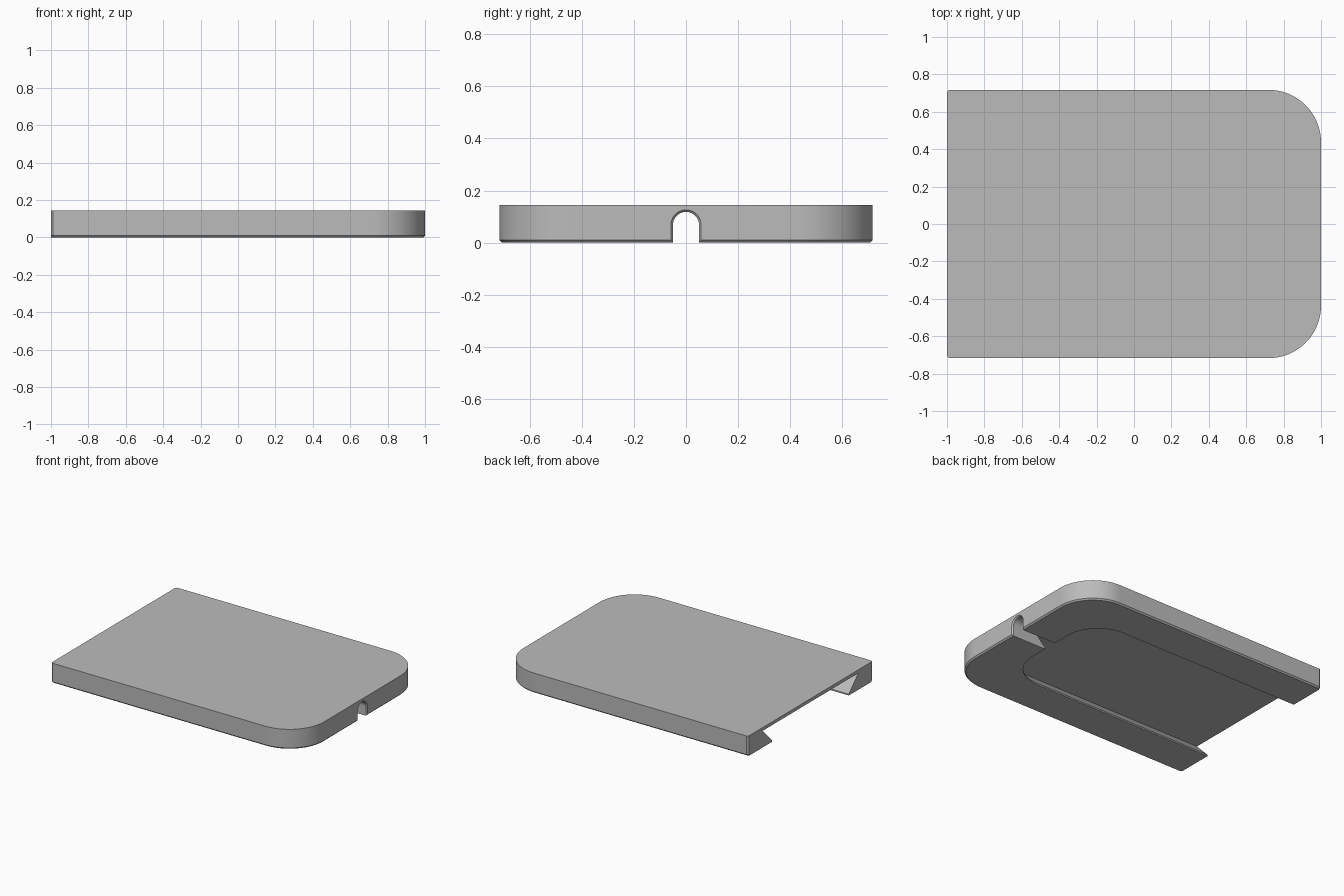
import bpy, bmesh, math

cube = bpy.data.objects.get("Cube")
if cube:
    bpy.data.objects.remove(cube, do_unlink=True)

grey = bpy.data.materials.new("light_grey")
grey.use_nodes = True
colour = (0.5, 0.5, 0.5, 1)
grey.diffuse_color = colour
grey.node_tree.nodes["Principled BSDF"].inputs["Base Color"].default_value = colour


def tongue(x0, x1, half, r, nick=0.0, steps=20):
    """Outline with a square end at x0 and two rounded corners at x1."""
    side = [(x0, half - nick)] + ([(x0 + nick, half)] if nick else [])
    for i in range(steps + 1):
        a = math.pi / 2 * (1 - i / steps)
        side.append((x1 - r + r * math.cos(a), half - r + r * math.sin(a)))
    return side + [(x, -y) for x, y in reversed(side)]


def arch(half, top, bottom=-0.05, steps=20):
    """Round-topped slot outline in the yz plane."""
    arc = [math.pi * i / steps for i in range(steps + 1)]
    return ([(half, bottom)]
            + [(half * math.cos(a), top - half + half * math.sin(a)) for a in arc]
            + [(-half, bottom)])


def loft(name, rings):
    """Closed solid skinned through rings of equal point count."""
    bm = bmesh.new()
    loops = [[bm.verts.new(p) for p in ring] for ring in rings]
    for a, b in zip(loops, loops[1:]):
        for i in range(len(a)):
            j = (i + 1) % len(a)
            bm.faces.new((a[i], a[j], b[j], b[i]))
    bm.faces.new(loops[0])
    bm.faces.new(loops[-1])
    bmesh.ops.recalc_face_normals(bm, faces=bm.faces)
    mesh = bpy.data.meshes.new(name)
    bm.to_mesh(mesh)
    bm.free()
    mesh.materials.append(grey)
    obj = bpy.data.objects.new(name, mesh)
    bpy.context.collection.objects.link(obj)
    return obj


def at_z(outline, z):
    return [(x, y, z) for x, y in outline]


def at_x(outline, x):
    return [(x, y, z) for y, z in outline]


# Plate with a small chamfer around its underside
EDGE = 0.01
HALF = 0.717
CORNER = 0.28
outer = tongue(-1, 1, HALF, CORNER, nick=EDGE)
inset = tongue(-1, 1 - EDGE, HALF - EDGE, CORNER - EDGE, nick=EDGE)
plate = loft("cover_plate", [at_z(inset, 0), at_z(outer, EDGE), at_z(outer, 0.145)])

# Dovetail pocket, open at the square end and wider at its roof
LIP, FLARE = 0.44, 0.11
mouth = tongue(-1.1, 0.72, LIP, 0.26)
roof = tongue(-1.1, 0.72 + FLARE, LIP + FLARE, 0.26 + FLARE)
pocket = loft("pocket_cutter", [at_z(mouth, -0.05), at_z(mouth, 0.01), at_z(roof, 0.121)])

# Arched cable slot with a flared outer rim
slot = arch(0.05, 0.118)
rim = arch(0.058, 0.126)
wide = arch(0.066, 0.134)
notch = loft("slot_cutter", [at_x(slot, 0.6), at_x(slot, 0.992), at_x(rim, 1.0),
                             at_x(wide, 1.008)])

# Cut the openings
for cutter in (pocket, notch):
    cutter.hide_render = True
    mod = plate.modifiers.new(cutter.name, "BOOLEAN")
    mod.operation = "DIFFERENCE"
    mod.solver = "EXACT"
    mod.object = cutter
    bpy.ops.object.select_all(action="DESELECT")
    bpy.context.view_layer.objects.active = plate
    plate.select_set(True)
    bpy.ops.object.modifier_apply(modifier=mod.name)
    bpy.data.objects.remove(cutter, do_unlink=True)

bpy.ops.object.shade_smooth_by_angle(angle=math.radians(25))
